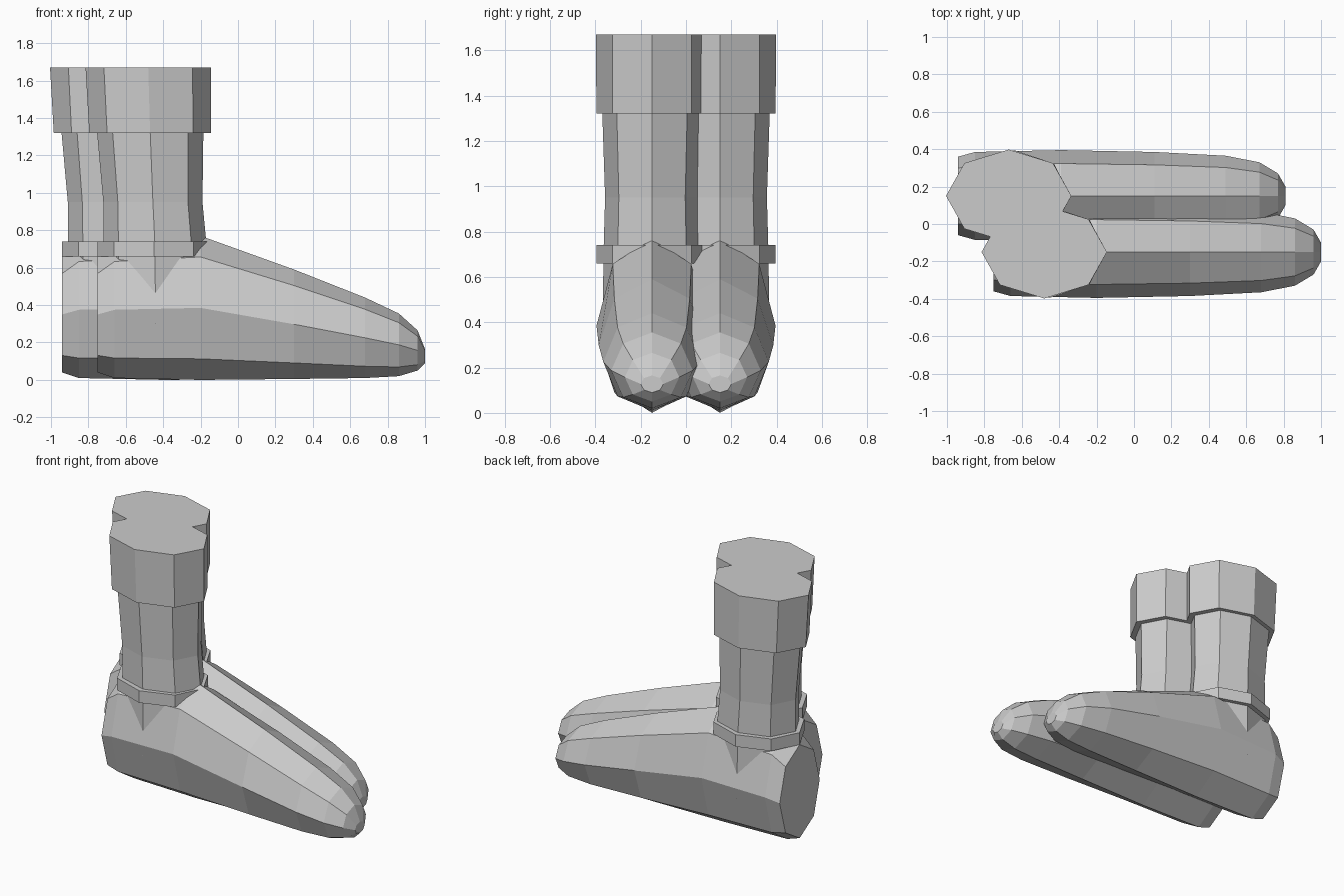
import bpy, bmesh, math

if "Cube" in bpy.data.objects:
    bpy.data.objects.remove(bpy.data.objects["Cube"])

grey = bpy.data.materials.new("light grey")
grey.diffuse_color = (0.6, 0.6, 0.6, 1)
grey.use_nodes = True
grey.node_tree.nodes["Principled BSDF"].inputs["Base Color"].default_value = grey.diffuse_color

SIDES = 8


def loft(name, rings):
    """Skin a list of point rings into one closed, flat-shaded object."""
    bm = bmesh.new()
    loops = [[bm.verts.new(p) for p in ring] for ring in rings]
    for a, b in zip(loops, loops[1:]):
        for i in range(SIDES):
            j = (i + 1) % SIDES
            bm.faces.new((a[i], a[j], b[j], b[i]))
    bm.faces.new(loops[0])
    bm.faces.new(loops[-1])
    bmesh.ops.recalc_face_normals(bm, faces=bm.faces)
    mesh = bpy.data.meshes.new(name)
    bm.to_mesh(mesh)
    bm.free()
    mesh.materials.append(grey)
    obj = bpy.data.objects.new(name, mesh)
    bpy.context.collection.objects.link(obj)
    return obj


def oval(u, v, ru, rv):
    """Eight points around an ellipse, one on each axis end."""
    steps = [math.tau * i / SIDES for i in range(SIDES)]
    return [(u + ru * math.cos(a), v + rv * math.sin(a)) for a in steps]


def upright(name, levels, dx, y):
    # levels: z, centre x, radius x, radius y
    return loft(name, [[(px, py, z) for px, py in oval(cx + dx, y, rx, ry)]
                       for z, cx, rx, ry in levels])


# Foot sections from heel to toe: x, bottom z, top z, half width
FOOT = [(-0.75, 0.04, 0.66, 0.21), (-0.66, 0.01, 0.74, 0.235),
        (-0.20, 0.00, 0.77, 0.245), (0.30, 0.005, 0.59, 0.235),
        (0.68, 0.01, 0.44, 0.215), (0.86, 0.02, 0.355, 0.18),
        (0.96, 0.05, 0.265, 0.12), (1.00, 0.09, 0.165, 0.05)]
SHAFT = [(0.30, -0.44, 0.275, 0.22), (0.74, -0.445, 0.275, 0.213),
         (0.95, -0.455, 0.265, 0.207), (1.34, -0.47, 0.285, 0.22)]
BAND = [(0.66, -0.45, 0.30, 0.245), (0.74, -0.45, 0.30, 0.245)]
CUFF = [(1.32, -0.47, 0.325, 0.245), (1.67, -0.48, 0.335, 0.248)]

# Two matching boots, the far one set back a little
for side, dx, y in (("near", 0.0, -0.15), ("far", -0.19, 0.15)):
    loft(side + "_foot", [[(x + dx, py, pz) for py, pz in
                           oval(y, (lo + hi) / 2, w, (hi - lo) / 2)]
                          for x, lo, hi, w in FOOT])
    upright(side + "_shaft", SHAFT, dx, y)
    upright(side + "_ankle_band", BAND, dx, y)
    upright(side + "_cuff", CUFF, dx, y)
